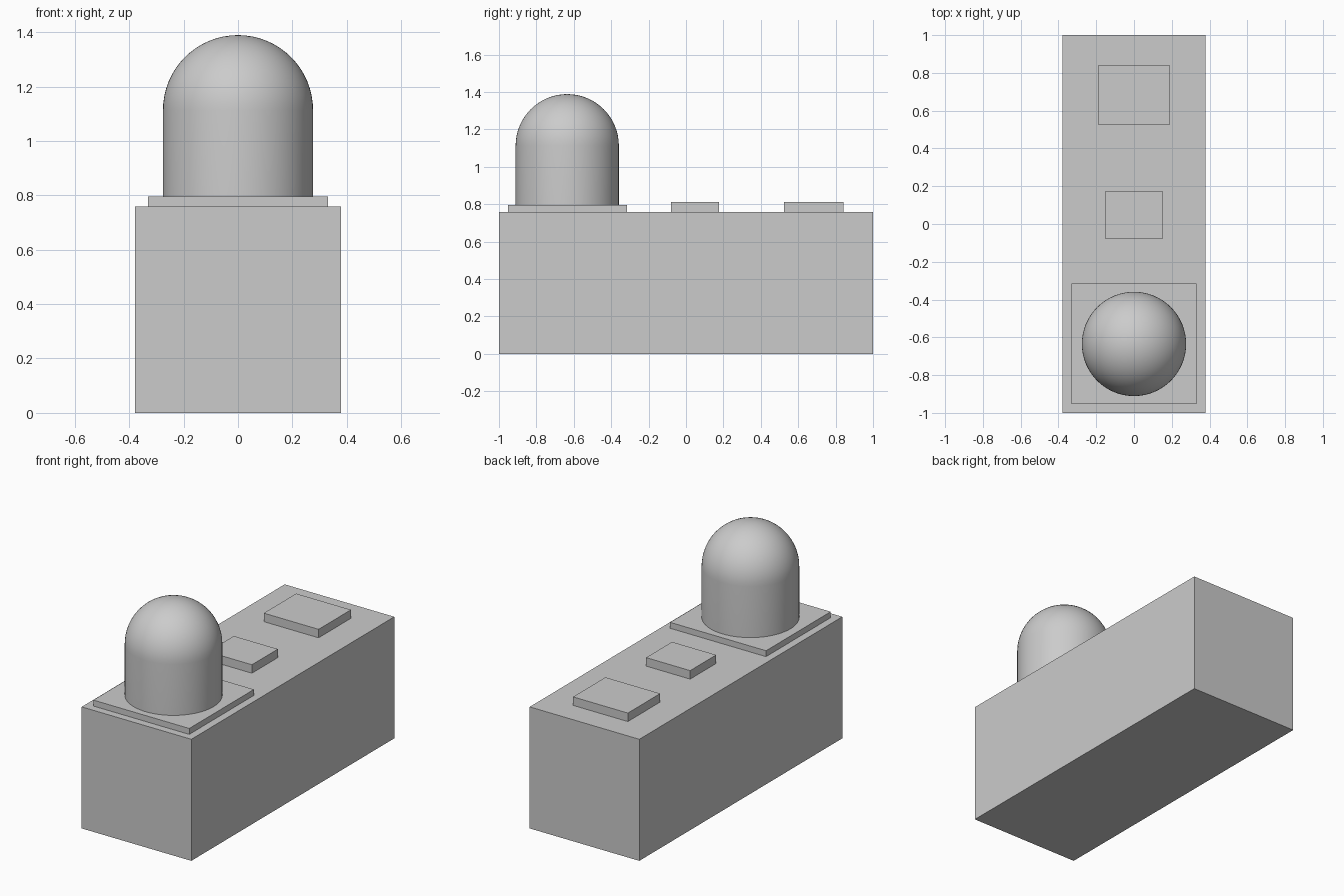
import bpy, bmesh, math

if "Cube" in bpy.data.objects:
    bpy.data.objects.remove(bpy.data.objects["Cube"])


def box(name, x, y, z):
    """Axis-aligned block from (min, max) ranges."""
    bpy.ops.mesh.primitive_cube_add(size=1, location=[sum(r) / 2 for r in (x, y, z)])
    ob = bpy.context.object
    ob.name = name
    ob.scale = [r[1] - r[0] for r in (x, y, z)]
    bpy.ops.object.transform_apply(location=False, rotation=False, scale=True)
    return ob


BODY_TOP, PLATE_TOP, PAD_TOP = 0.758, 0.795, 0.811

# main body, lamp mounting plate and two raised pads
box("body", (-0.378, 0.378), (-1, 1), (0, BODY_TOP))
box("lamp_plate", (-0.331, 0.331), (-0.953, -0.316), (BODY_TOP, PLATE_TOP))
box("small_pad", (-0.152, 0.152), (-0.08, 0.176), (BODY_TOP, PAD_TOP))
box("large_pad", (-0.189, 0.189), (0.524, 0.843), (BODY_TOP, PAD_TOP))

# lamp dome: straight wall with a hemispherical cap, spun around its axis
R, TOP, STEPS = 0.276, 1.389, 16
profile = [(0, PLATE_TOP), (R, PLATE_TOP)]
for i in range(STEPS + 1):
    a = math.pi / 2 * i / STEPS
    profile.append((R * math.cos(a) if i < STEPS else 0, TOP - R + R * math.sin(a)))

bm = bmesh.new()
verts = [bm.verts.new((r, 0, z)) for r, z in profile]
edges = [bm.edges.new(pair) for pair in zip(verts, verts[1:])]
bmesh.ops.spin(bm, geom=verts + edges, cent=(0, 0, 0), axis=(0, 0, 1),
               angle=2 * math.pi, steps=64, use_duplicate=False)
bmesh.ops.remove_doubles(bm, verts=bm.verts, dist=1e-4)
bmesh.ops.recalc_face_normals(bm, faces=bm.faces)
mesh = bpy.data.meshes.new("lamp_dome")
bm.to_mesh(mesh)
bm.free()
dome = bpy.data.objects.new("lamp_dome", mesh)
dome.location.y = -0.635
bpy.context.collection.objects.link(dome)
bpy.ops.object.select_all(action='DESELECT')
dome.select_set(True)
bpy.context.view_layer.objects.active = dome
bpy.ops.object.shade_smooth_by_angle(angle=math.radians(30))
